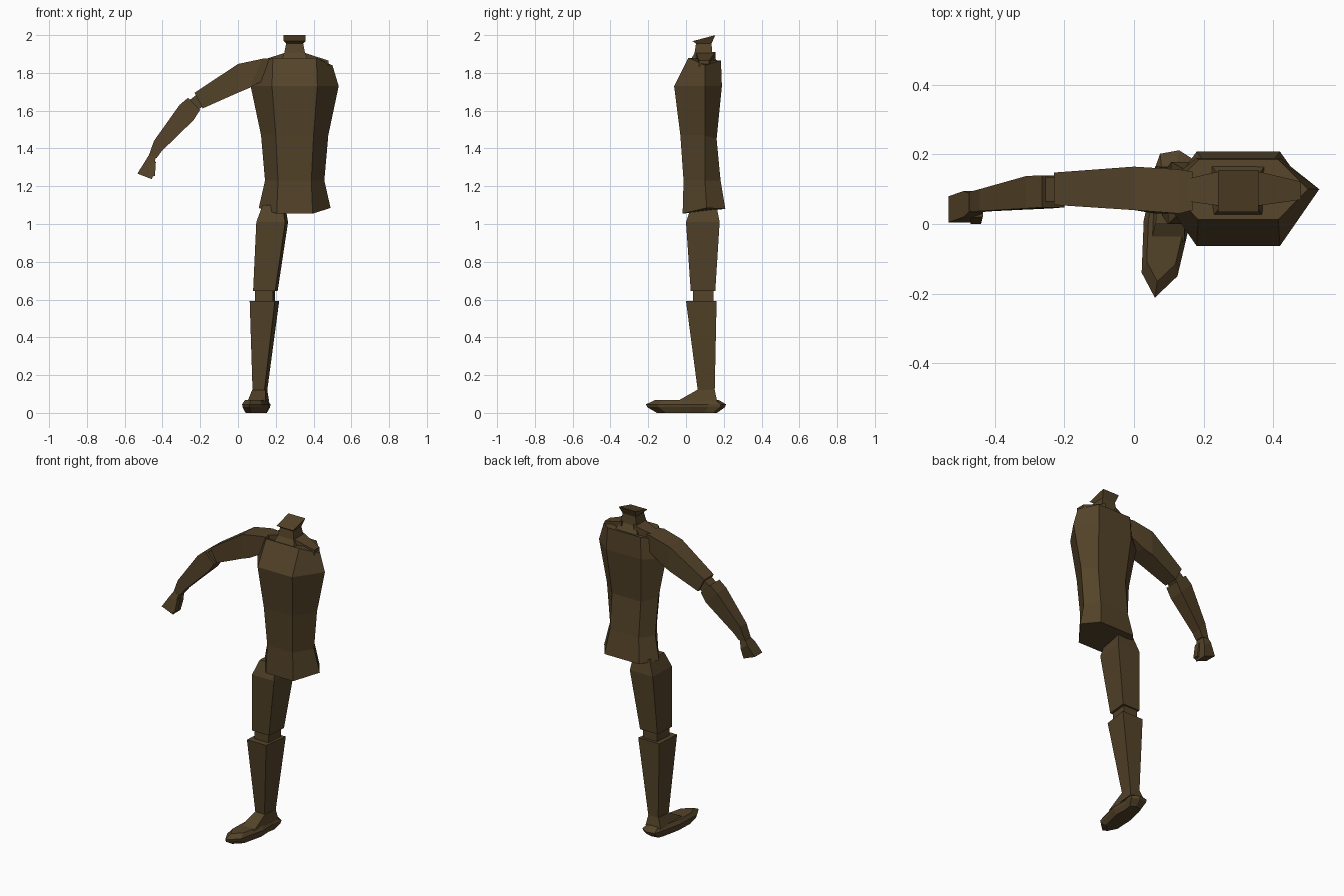
import bpy, bmesh

brown = bpy.data.materials.new("dark brown")
brown.diffuse_color = (0.088, 0.056, 0.022, 1)


def loft(name, rings):
    """Skin a list of equal-length point rings and cap both ends, flat shaded."""
    bm = bmesh.new()
    vs = [[bm.verts.new(p) for p in r] for r in rings]
    n = len(vs[0])
    for a, b in zip(vs, vs[1:]):
        for i in range(n):
            j = (i + 1) % n
            bm.faces.new((a[i], a[j], b[j], b[i]))
    bm.faces.new(vs[0][::-1])
    bm.faces.new(vs[-1])
    bmesh.ops.recalc_face_normals(bm, faces=bm.faces)
    me = bpy.data.meshes.new(name)
    bm.to_mesh(me)
    bm.free()
    me.materials.append(brown)
    ob = bpy.data.objects.new(name, me)
    bpy.context.collection.objects.link(ob)
    return ob


def arm_ring(top, bottom, y0, y1):
    """Four-sided section across the arm: top and bottom are (x, z)."""
    return [(top[0], y0, top[1]), (top[0], y1, top[1]),
            (bottom[0], y1, bottom[1]), (bottom[0], y0, bottom[1])]


def leg_ring(z, x0, x1, xb, y0, y1):
    """Four-sided level section: x1 is the front inner corner, xb the back one."""
    return [(x0, y0, z), (x1, y0, z), (xb, y1, z), (x0 + 0.01, y1, z)]


# Torso: six-sided sections, (z front, side, back), (half width front, side, back), (y front, side, back)
CX = 0.30
def torso_ring(z, w, y):
    return [(CX - w[0], y[0], z[0]), (CX + w[0], y[0], z[0]), (CX + w[1], y[1], z[1]),
            (CX + w[2], y[2], z[2]), (CX - w[2], y[2], z[2]), (CX - w[1], y[1], z[1])]

loft("torso", [
    torso_ring((1.055, 1.085, 1.08), (0.095, 0.19, 0.12), (-0.018, 0.11, 0.208)),
    torso_ring((1.23, 1.23, 1.23), (0.088, 0.157, 0.10), (-0.013, 0.10, 0.183)),
    torso_ring((1.47, 1.47, 1.45), (0.10, 0.178, 0.10), (-0.03, 0.10, 0.162)),
    torso_ring((1.73, 1.73, 1.73), (0.12, 0.233, 0.12), (-0.063, 0.10, 0.19)),
    torso_ring((1.88, 1.84, 1.865), (0.115, 0.20, 0.115), (0.013, 0.10, 0.185)),
])

# Neck with flared, tilted top
def neck_ring(w, y0, y1, z0, z1):
    return [(CX - w, y0, z0), (CX + w, y0, z0), (CX + w, y1, z1), (CX - w, y1, z1)]

loft("neck", [
    neck_ring(0.075, 0.02, 0.165, 1.86, 1.86),
    neck_ring(0.055, 0.045, 0.14, 1.905, 1.90),
    neck_ring(0.045, 0.053, 0.135, 1.955, 1.955),
    neck_ring(0.058, 0.035, 0.155, 1.968, 2.0),
])

# Shoulder slopes on both sides of the neck
for side, label in ((1, "right"), (-1, "left")):
    def slope(dx, y0, y1, z0, z1):
        x = CX + side * dx
        return [(x, y0, z0), (x, y1, z0), (x, y1, z1), (x, y0, z1)]
    loft("shoulder_slope_" + label, [slope(0.04, 0.05, 0.155, 1.82, 1.91),
                                     slope(0.18, 0.07, 0.122, 1.82, 1.865)])

# Arm
loft("upper_arm", [
    arm_ring((0.17, 1.875), (0.17, 1.78), 0.04, 0.15),
    arm_ring((0.13, 1.875), (0.06, 1.72), 0.03, 0.157),
    arm_ring((0.0, 1.847), (0.0, 1.695), 0.04, 0.165),
    arm_ring((-0.23, 1.695), (-0.187, 1.612), 0.055, 0.148),
])
loft("elbow", [
    arm_ring((-0.20, 1.70), (-0.17, 1.635), 0.065, 0.135),
    arm_ring((-0.27, 1.645), (-0.225, 1.595), 0.065, 0.135),
])
loft("forearm", [
    arm_ring((-0.265, 1.668), (-0.20, 1.605), 0.048, 0.14),
    arm_ring((-0.31, 1.63), (-0.235, 1.55), 0.045, 0.138),
    arm_ring((-0.445, 1.44), (-0.405, 1.385), 0.037, 0.10),
    arm_ring((-0.475, 1.355), (-0.43, 1.35), 0.035, 0.092),
])
loft("hand", [
    arm_ring((-0.475, 1.36), (-0.435, 1.36), 0.035, 0.088),
    arm_ring((-0.49, 1.335), (-0.445, 1.30), 0.02, 0.095),
    arm_ring((-0.533, 1.267), (-0.455, 1.237), 0.005, 0.08),
])
loft("thumb", [
    arm_ring((-0.47, 1.32), (-0.435, 1.33), 0.02, 0.055),
    arm_ring((-0.47, 1.245), (-0.44, 1.255), 0.0, 0.035),
])

# Leg
loft("thigh", [
    leg_ring(1.10, 0.13, 0.235, 0.25, 0.03, 0.16),
    leg_ring(1.01, 0.097, 0.25, 0.265, 0.0, 0.178),
    leg_ring(0.645, 0.08, 0.197, 0.21, 0.025, 0.155),
])
loft("knee", [
    leg_ring(0.66, 0.09, 0.185, 0.195, 0.037, 0.145),
    leg_ring(0.58, 0.09, 0.185, 0.195, 0.037, 0.145),
])
loft("shin", [
    leg_ring(0.592, 0.062, 0.195, 0.218, 0.0, 0.162),
    leg_ring(0.12, 0.077, 0.14, 0.155, 0.062, 0.152),
    leg_ring(0.05, 0.075, 0.145, 0.155, 0.06, 0.15),
])

# Foot: outline widest at mid height, tighter above and below
outline = [(0.06, -0.212), (0.125, -0.15), (0.165, 0.02), (0.16, 0.12), (0.172, 0.185),
           (0.13, 0.212), (0.075, 0.202), (0.06, 0.16), (0.028, 0.01), (0.022, -0.14)]
def foot_ring(z, s):
    return [(0.095 + (x - 0.095) * s, 0.02 + (y - 0.02) * s, z) for x, y in outline]

loft("foot", [foot_ring(0.0, 0.75), foot_ring(0.03, 0.97), foot_ring(0.045, 1.0), foot_ring(0.068, 0.8)])
loft("instep", [
    leg_ring(0.06, 0.05, 0.145, 0.165, -0.05, 0.165),
    leg_ring(0.122, 0.075, 0.145, 0.155, 0.06, 0.152),
])
